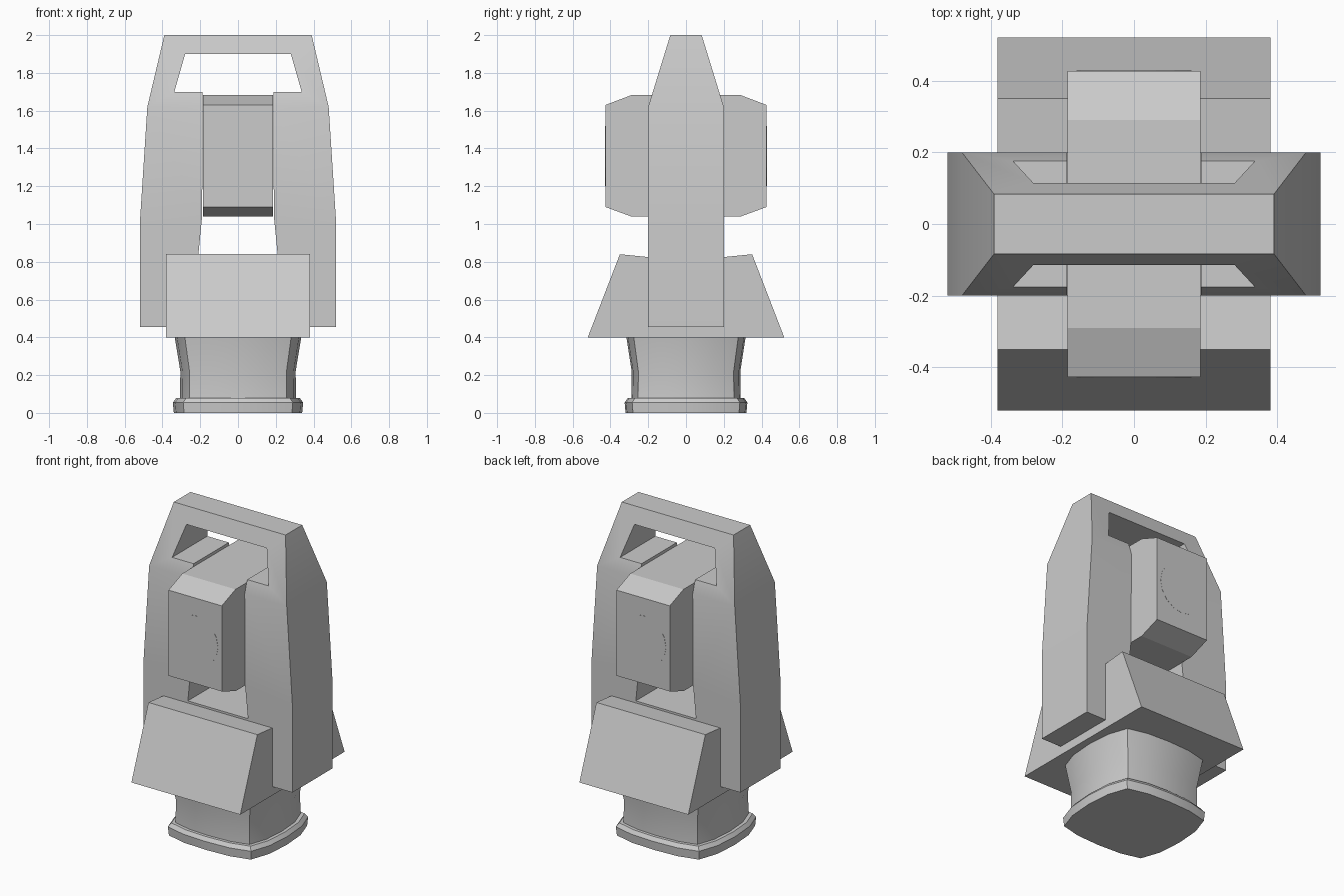
import bpy, bmesh, math

if "Cube" in bpy.data.objects:
    bpy.data.objects.remove(bpy.data.objects["Cube"])


def finish(name, bm, smooth=None):
    bmesh.ops.recalc_face_normals(bm, faces=bm.faces)
    me = bpy.data.meshes.new(name)
    bm.to_mesh(me)
    bm.free()
    ob = bpy.data.objects.new(name, me)
    bpy.context.collection.objects.link(ob)
    if smooth:
        bpy.ops.object.select_all(action='DESELECT')
        bpy.context.view_layer.objects.active = ob
        ob.select_set(True)
        bpy.ops.object.shade_smooth_by_angle(angle=math.radians(smooth))
    return ob


def side_prism(name, profile, half_width):
    """Extrude a (y, z) profile symmetrically along x."""
    bm = bmesh.new()
    a = [bm.verts.new((-half_width, y, z)) for y, z in profile]
    b = [bm.verts.new((half_width, y, z)) for y, z in profile]
    bm.faces.new(a)
    bm.faces.new(b)
    n = len(a)
    for i in range(n):
        j = (i + 1) % n
        bm.faces.new((a[i], a[j], b[j], b[i]))
    return finish(name, bm)


def frame_depth(z):
    return 0.2 if z <= 1.62 else 0.2 - (z - 1.62) / 0.38 * 0.117


# Upright frame: half of the front outline as regions, mirrored, then thickened
regions = [
    [(0, .455), (.52, .455), (.52, 1.0), (.19, 1.04), (.21, .838), (0, .838)],
    [(.52, 1.0), (.48, 1.62), (.187, 1.62), (.19, 1.04)],
    [(.48, 1.62), (.39, 2), (.28, 1.9), (.337, 1.7), (.187, 1.7), (.187, 1.62)],
    [(.39, 2), (0, 2), (0, 1.9), (.28, 1.9)],
]
bm = bmesh.new()
for s in (1, -1):
    for reg in regions:
        pts = reg if s > 0 else reg[::-1]
        bm.faces.new([bm.verts.new((s * x, -1, z)) for x, z in pts])
bmesh.ops.remove_doubles(bm, verts=bm.verts, dist=1e-4)
ext = bmesh.ops.extrude_face_region(bm, geom=bm.faces[:], use_keep_orig=True)
for v in ext['geom']:
    if isinstance(v, bmesh.types.BMVert):
        v.co.y = 1
for v in bm.verts:
    v.co.y *= frame_depth(v.co.z)
finish("upright_frame", bm, 20)

# Telescope body with chamfered ends
half = [(.427, 1.09), (.427, 1.63), (.29, 1.682)]
side_prism("telescope_body",
           [(.29, 1.04)] + half + [(-y, z) for y, z in half[::-1]] + [(-.29, 1.04)], .186)

# Lens discs nearly flush with both telescope ends
for label, s in (("front", -1), ("rear", 1)):
    bpy.ops.mesh.primitive_cylinder_add(vertices=16, radius=.16, depth=.02,
                                        location=(0, s * .418, 1.36),
                                        rotation=(math.pi / 2, 0, 0))
    bpy.context.object.name = label + "_lens"

# Sloped control panel housing with a slightly sunken top
side_prism("panel_housing",
           [(-.52, .4), (.52, .4), (.35, .84), (.2, .825), (-.2, .825), (-.35, .84)], .38)

# Levelling base: bulged square section lofted through several heights
quarter = [(.345, 0), (.333, .16), (.29, .285), (.16, .317)]
corner = quarter + [(0, .325)]
outline = (corner + [(-x, y) for x, y in corner[-2::-1]]
           + [(-x, -y) for x, y in corner[1:]]
           + [(x, -y) for x, y in corner[-2:0:-1]])
levels = [(0, .985), (.055, 1.0), (.078, .95), (.078, .89), (.22, .885), (.41, .975)]
bm = bmesh.new()
rings = [[bm.verts.new((x * k, y * k, z)) for x, y in outline] for z, k in levels]
n = len(outline)
for lo, hi in zip(rings, rings[1:]):
    for i in range(n):
        j = (i + 1) % n
        bm.faces.new((lo[i], lo[j], hi[j], hi[i]))
bm.faces.new(rings[0])
bm.faces.new(rings[-1])
finish("levelling_base", bm, 25)
